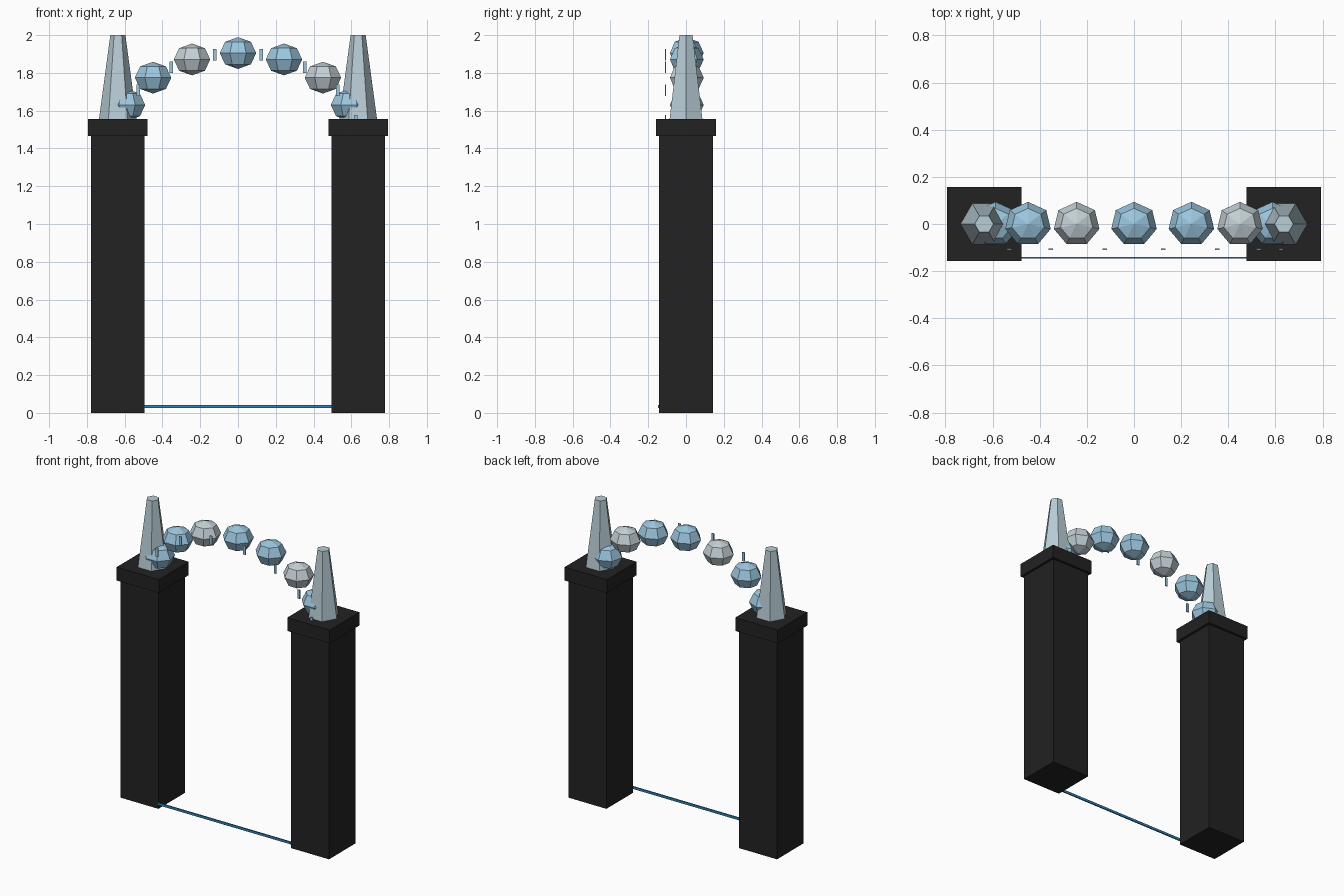
import bpy, math

cube = bpy.data.objects.get("Cube")
if cube:
    bpy.data.objects.remove(cube, do_unlink=True)


def material(name, rgb):
    linear = [(c / 255 / 12.92) if c < 11 else ((c / 255 + 0.055) / 1.055) ** 2.4 for c in rgb]
    mat = bpy.data.materials.new(name)
    mat.use_nodes = True
    mat.diffuse_color = (*linear, 1)
    mat.node_tree.nodes["Principled BSDF"].inputs["Base Color"].default_value = (*linear, 1)
    return mat


charcoal = material("charcoal", (34, 34, 34))
frost = material("frosted grey", (184, 205, 214))
silver = material("silver grey", (196, 208, 214))
ice_blue = material("ice blue", (156, 198, 222))
deep_blue = material("deep blue", (50, 130, 180))


def finish(name, mat):
    obj = bpy.context.object
    obj.name = name
    obj.data.materials.append(mat)
    return obj


def box(name, mat, centre, size):
    bpy.ops.mesh.primitive_cube_add(size=1, location=centre)
    obj = finish(name, mat)
    obj.scale = size
    return obj


POST_X = 0.636      # post centre, also the half span of the arch
POST_TOP = 1.465
CAP_TOP = 1.555

# Posts, caps and six-sided spikes
for side, sign in (("left", 1), ("right", -1)):
    x = sign * POST_X
    box(side + "_post", charcoal, (x, 0, POST_TOP / 2), (0.284, 0.284, POST_TOP))
    box(side + "_cap", charcoal, (x, 0, (POST_TOP + CAP_TOP) / 2),
        (0.316, 0.316, CAP_TOP - POST_TOP))
    height = 2 - CAP_TOP
    bpy.ops.mesh.primitive_cone_add(vertices=6, radius1=0.1, radius2=0.04, depth=height,
                                    location=(x, 0, CAP_TOP + height / 2),
                                    rotation=(0, 0, math.pi / 6))
    finish(side + "_spike", frost)


def arch_point(step, y=0):
    angle = math.pi * step / 8
    return (-POST_X * math.cos(angle), y, 1.46 + 0.445 * math.sin(angle))


# Faceted stones along the arch, each followed by a small hanging shard
for i in range(1, 8):
    bpy.ops.mesh.primitive_uv_sphere_add(segments=7, ring_count=4, radius=0.099,
                                         location=arch_point(i))
    stone = finish(f"arch_stone_{i}", silver if i % 3 == 0 else ice_blue)
    stone.scale = (1, 0.95, 0.85)
    box(f"shard_{i}", ice_blue, arch_point(i + 0.5, -0.108), (0.018, 0.006, 0.06))

# Threshold strip between the posts
box("threshold_strip", deep_blue, (0, -0.143, 0.035), (0.99, 0.008, 0.016))
